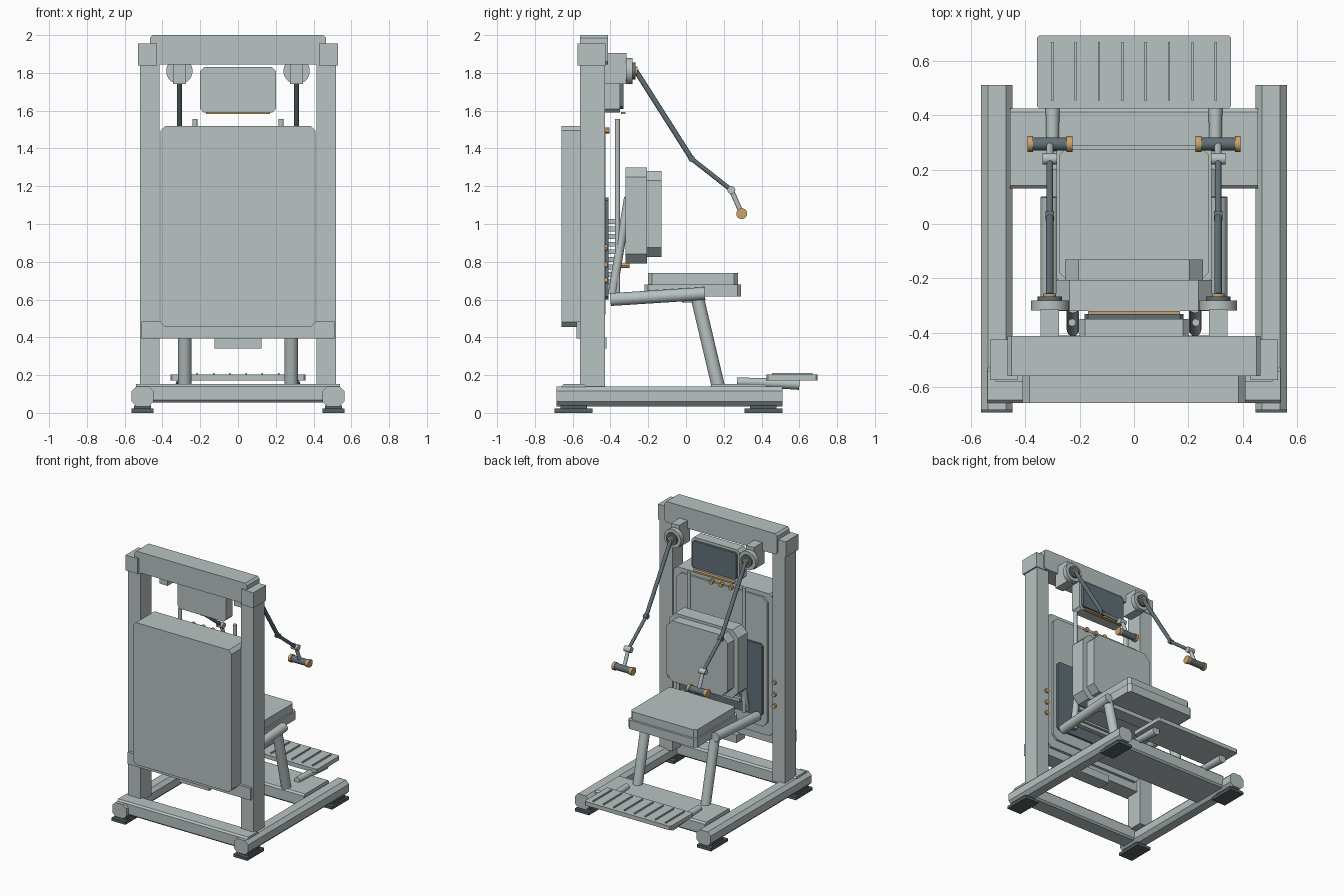
import bpy, bmesh
from mathutils import Vector

cube = bpy.data.objects.get("Cube")
if cube:
    bpy.data.objects.remove(cube, do_unlink=True)


def material(name, rgb):
    m = bpy.data.materials.new(name)
    m.use_nodes = True
    m.diffuse_color = (*rgb, 1)
    m.node_tree.nodes["Principled BSDF"].inputs["Base Color"].default_value = (*rgb, 1)
    return m


LIGHT = material("light grey", (0.48, 0.54, 0.54))
SLATE = material("slate", (0.12, 0.16, 0.18))
BRASS = material("brass", (0.60, 0.37, 0.15))
RUBBER = material("dark rubber", (0.09, 0.115, 0.125))


def finish(name, bm, mat, smooth=False):
    me = bpy.data.meshes.new(name)
    bm.to_mesh(me)
    bm.free()
    me.materials.append(mat)
    ob = bpy.data.objects.new(name, me)
    bpy.context.collection.objects.link(ob)
    if smooth:
        bpy.ops.object.select_all(action="DESELECT")
        ob.select_set(True)
        bpy.context.view_layer.objects.active = ob
        bpy.ops.object.shade_smooth_by_angle()
    return ob


def box(name, x, y, z, mat=LIGHT, chamfer=0, axis=None):
    """Box between bounds; chamfers edges along one axis, or all edges."""
    bm = bmesh.new()
    bmesh.ops.create_cube(bm, size=1)
    for v in bm.verts:
        v.co = Vector([(b[0] + b[1]) / 2 + c * (b[1] - b[0]) for b, c in zip((x, y, z), v.co)])
    if chamfer:
        edges = [e for e in bm.edges if axis is None
                 or abs((e.verts[0].co - e.verts[1].co).normalized()[axis]) > 0.9]
        bmesh.ops.bevel(bm, geom=edges, offset=chamfer, segments=1, affect="EDGES")
    return finish(name, bm, mat)


def tube(name, a, b, r, mat=LIGHT, r2=None, sides=20):
    """Round bar from point a to point b."""
    a, b = Vector(a), Vector(b)
    bm = bmesh.new()
    bmesh.ops.create_cone(bm, cap_ends=True, segments=sides, radius1=r,
                          radius2=r if r2 is None else r2, depth=(b - a).length)
    rot = (b - a).to_track_quat("Z", "Y")
    for v in bm.verts:
        v.co = rot @ v.co + (a + b) / 2
    return finish(name, bm, mat, True)


def span(centre, half):
    return (centre - half, centre + half)


def wide(half):
    return (-half, half)


# Base frame cross members
box("front_base_beam", wide(0.54), (-0.66, -0.53), (0.055, 0.153), LIGHT, 0.012, 0)
box("rear_base_beam", wide(0.457), (0.13, 0.425), (0.055, 0.153), LIGHT, 0.012, 0)

# Top and lower frame beams
box("top_beam", wide(0.467), (-0.56, -0.413), (1.845, 2.0), LIGHT, 0.015, 1)
box("lower_beam", wide(0.51), (-0.58, -0.46), (0.395, 0.485))
box("lower_bracket", wide(0.125), (-0.52, -0.42), (0.34, 0.40))

# Rear housing with stepped inner plates
box("housing", wide(0.41), (-0.66, -0.44), (0.455, 1.52), LIGHT, 0.025, 1)
box("housing_plate", wide(0.375), (-0.44, -0.425), (0.52, 1.49), LIGHT, 0.035, 1)
box("dark_panel", wide(0.345), (-0.43, -0.41), (0.60, 1.14), SLATE, 0.015, 1)
for i in range(3):
    x = (i - 1) * 0.08
    tube("housing_knob", (x, -0.43, 1.495), (x, -0.405, 1.495), 0.016, BRASS, sides=12)

# Weight stack and selector pin
for i in range(9):
    z = 0.68 + i * 0.04
    box("weight_plate", wide(0.18), (-0.42, -0.375), (z, z + 0.026))
tube("selector_pin", (0, -0.38, 0.78), (0, -0.30, 0.78), 0.012, BRASS, sides=12)

# Display
box("display_case", wide(0.2), (-0.43, -0.35), (1.59, 1.83), LIGHT, 0.02, 1)
box("display_screen", wide(0.182), (-0.35, -0.332), (1.61, 1.81), SLATE, 0.012, 1)
box("display_trim", wide(0.17), (-0.345, -0.32), (1.582, 1.594), BRASS)

# Backrest and seat
box("backrest_base", wide(0.288), (-0.32, -0.207), (0.79, 1.30), LIGHT, 0.05, 1)
box("backrest_pad", wide(0.255), (-0.207, -0.13), (0.825, 1.28), LIGHT, 0.05, 1)
box("seat_base", wide(0.285), (-0.22, 0.292), (0.615, 0.68), LIGHT, 0.02, 2)
box("seat_pad", wide(0.275), (-0.20, 0.275), (0.68, 0.74), LIGHT, 0.02, 2)
box("seat_cross_bar", wide(0.30), (-0.02, 0.08), (0.585, 0.62))

# Footplate with tread ribs
box("footplate", wide(0.357), (0.425, 0.695), (0.172, 0.202), LIGHT, 0.008, 2)
for i in range(8):
    x = (i - 3.5) * 0.086
    box("tread_rib", span(x, 0.004), (0.455, 0.67), (0.20, 0.212))

# Mirrored parts
for s in (-1, 1):
    # Side rails, feet and uprights
    box("side_rail", span(s * 0.505, 0.058), (-0.685, 0.512), (0.035, 0.14), LIGHT, 0.025, 1)
    for y in (-0.595, 0.41):
        box("foot", span(s * 0.506, 0.058), span(y, 0.1), (0, 0.022), RUBBER)
        box("foot_block", span(s * 0.506, 0.045), span(y, 0.07), (0.02, 0.04), RUBBER)
    box("upright", span(s * 0.467, 0.052), (-0.56, -0.43), (0.13, 1.86))
    box("corner_cap", span(s * 0.48, 0.05), (-0.575, -0.425), (1.84, 1.955))
    for z in (0.70, 0.785, 0.875):
        tube("upright_button", (s * 0.435, -0.435, z), (s * 0.435, -0.415, z), 0.016, BRASS, sides=12)

    # Backrest guides and struts
    tube("guide_rod", (s * 0.228, -0.363, 0.62), (s * 0.228, -0.363, 1.556), 0.014)
    tube("backrest_strut", (s * 0.225, -0.39, 0.63), (s * 0.225, -0.305, 1.14), 0.023)

    # Seat arms, legs and footplate supports
    tube("seat_arm", (s * 0.31, -0.40, 0.60), (s * 0.31, 0.10, 0.632), 0.034)
    tube("seat_leg", (s * 0.282, 0.06, 0.61), (s * 0.282, 0.18, 0.10), 0.035)
    tube("footplate_support", (s * 0.30, 0.27, 0.165), (s * 0.30, 0.60, 0.152), 0.022, r2=0.03)

    # Pulley assembly
    px, pz = s * 0.31, 1.81
    box("pulley_bracket", span(px, 0.034), (-0.44, -0.315), (1.74, 1.905))
    tube("pulley_wheel", (px, -0.318, pz), (px, -0.282, pz), 0.07)
    tube("pulley_ring", (px, -0.282, pz), (px, -0.268, pz), 0.045, SLATE)
    tube("pulley_hub", (px, -0.268, pz), (px, -0.256, pz), 0.023, BRASS)

    # Jointed pull arm
    start, elbow = (px, -0.265, 1.81), (px, 0.03, 1.345)
    wrist, grip = (px, 0.24, 1.18), (px, 0.295, 1.055)
    tube("upper_pull_arm", start, elbow, 0.014, SLATE)
    tube("lower_pull_arm", elbow, wrist, 0.012, SLATE)
    tube("elbow_joint", (px - 0.016, *elbow[1:]), (px + 0.016, *elbow[1:]), 0.017, SLATE)
    tube("wrist_joint", (px - 0.027, *wrist[1:]), (px + 0.027, *wrist[1:]), 0.021)
    tube("handle_link", wrist, grip, 0.013)

    # Handle with end caps
    tube("handle_grip", (px - 0.07, *grip[1:]), (px + 0.07, *grip[1:]), 0.024, SLATE)
    for e in (-1, 1):
        tube("handle_cap", (px + e * 0.062, *grip[1:]), (px + e * 0.083, *grip[1:]), 0.029, BRASS)
